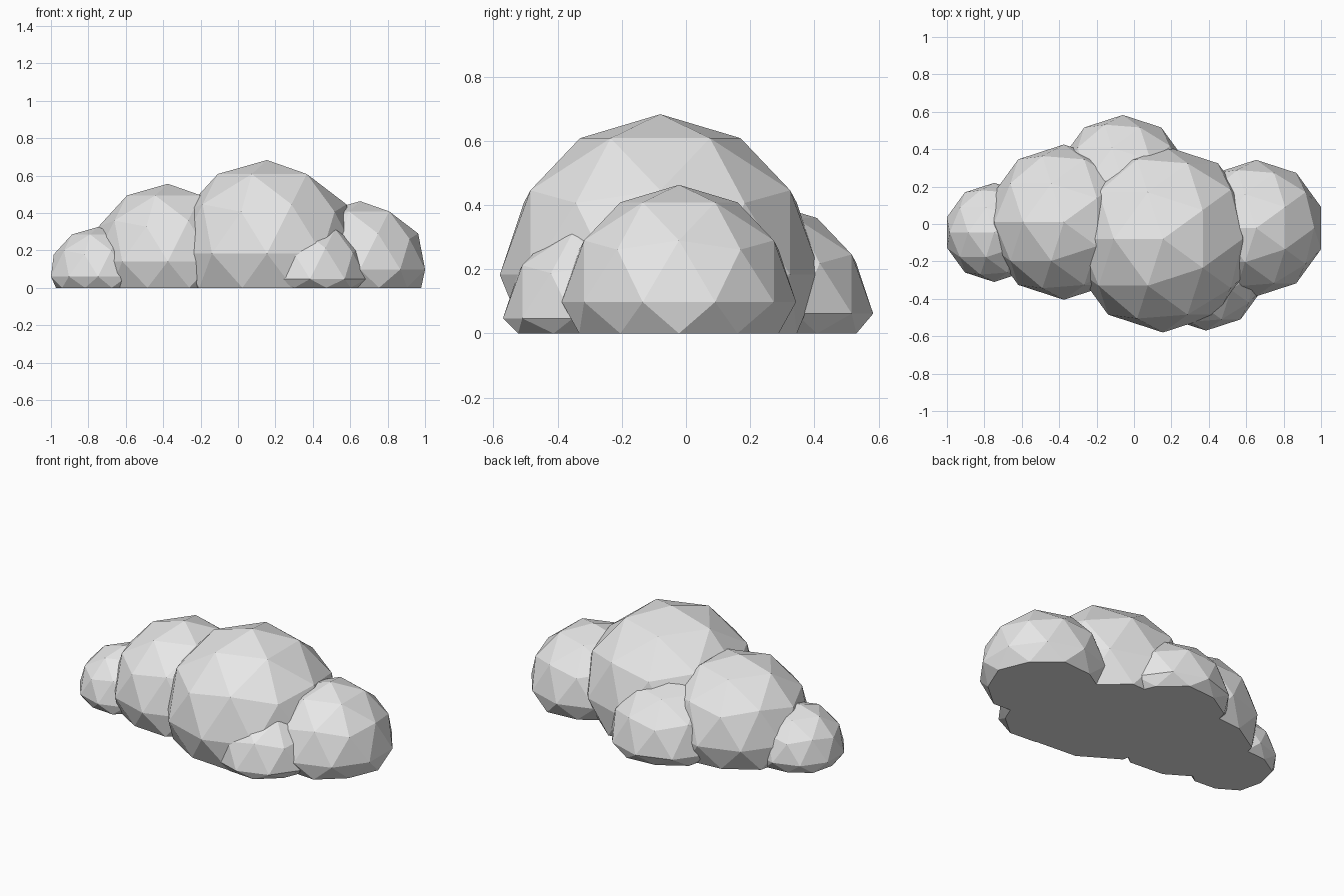
import bpy
import bmesh
from math import pi
from mathutils import Matrix, Vector

cube = bpy.data.objects.get("Cube")
if cube:
    bpy.data.objects.remove(cube, do_unlink=True)

# Single flat colour
cloud_grey = bpy.data.materials.new("cloud_grey")
cloud_grey.use_nodes = True
colour = (0.8, 0.8, 0.8, 1.0)
cloud_grey.diffuse_color = colour
cloud_grey.node_tree.nodes["Principled BSDF"].inputs["Base Color"].default_value = colour


def add_puff(name, centre, radius):
    """Faceted ball whose lower points are pressed flat onto the ground."""
    bm = bmesh.new()
    placing = Matrix.Translation(Vector(centre)) @ Matrix.Rotation(pi, 4, "Z")
    bmesh.ops.create_icosphere(bm, subdivisions=2, radius=radius, matrix=placing)
    for v in bm.verts:
        v.co.z = max(v.co.z, 0.0)
    mesh = bpy.data.meshes.new(name)
    bm.to_mesh(mesh)
    bm.free()
    mesh.materials.append(cloud_grey)
    puff = bpy.data.objects.new(name, mesh)
    bpy.context.collection.objects.link(puff)
    return puff


# Overlapping puffs: name, centre, radius
puffs = [
    ("main_puff", (0.155, -0.08, 0.183), 0.5),
    ("right_large_puff", (-0.375, 0.01, 0.141), 0.415),
    ("left_puff", (0.653, -0.022, 0.098), 0.365),
    ("right_small_puff", (-0.748, -0.045, 0.06), 0.265),
    ("front_puff", (0.385, -0.255, 0.047), 0.315),
    ("back_puff", (-0.06, 0.233, 0.062), 0.35),
]
for name, centre, radius in puffs:
    add_puff(name, centre, radius)
